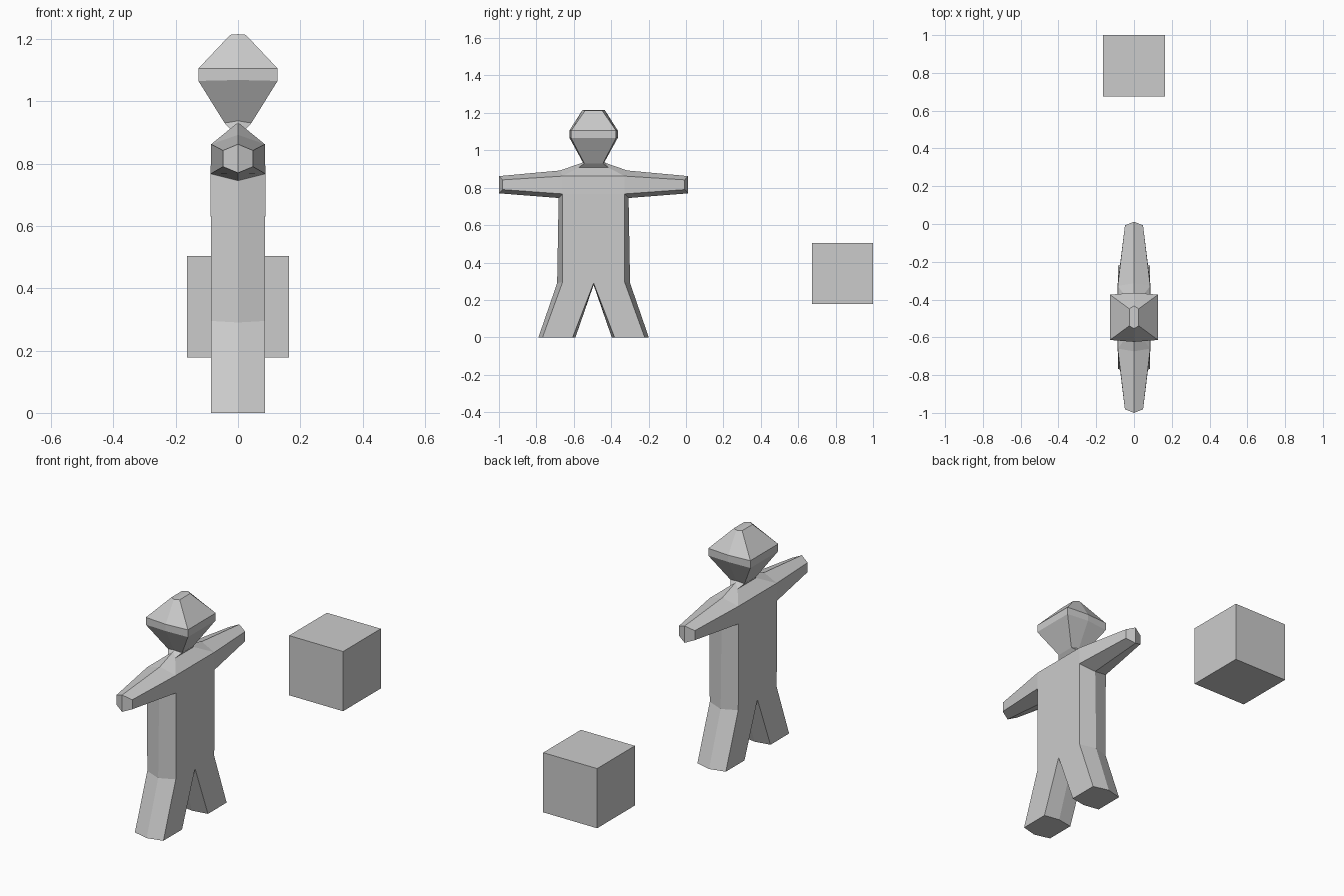
import bpy, bmesh

if "Cube" in bpy.data.objects:
    bpy.data.objects.remove(bpy.data.objects["Cube"])

grey = bpy.data.materials.new("plain grey")
grey.diffuse_color = (0.6, 0.6, 0.6, 1)
grey.use_nodes = True
grey.node_tree.nodes["Principled BSDF"].inputs["Base Color"].default_value = grey.diffuse_color


def finish(name, bm, location):
    bmesh.ops.remove_doubles(bm, verts=bm.verts, dist=0.0005)
    bmesh.ops.recalc_face_normals(bm, faces=bm.faces)
    mesh = bpy.data.meshes.new(name)
    bm.to_mesh(mesh)
    bm.free()
    mesh.materials.append(grey)
    obj = bpy.data.objects.new(name, mesh)
    obj.location = location
    bpy.context.collection.objects.link(obj)


# Half outline of the figure from crotch to crown:
# flat edge (x, y, z), then the centre ridge (y, z)
outline = [
    ((0.086, 0.0, 0.29), (0.0, 0.28)),       # crotch
    ((0.086, 0.112, 0.0), (0.097, 0.0)),     # inner foot
    ((0.086, 0.273, 0.0), (0.295, 0.0)),     # outer foot
    ((0.086, 0.166, 0.295), (0.195, 0.29)),  # hip
    ((0.088, 0.166, 0.767), (0.187, 0.745)), # armpit
    ((0.048, 0.487, 0.79), (0.506, 0.77)),   # hand, lower
    ((0.048, 0.487, 0.842), (0.506, 0.862)), # hand, upper
    ((0.086, 0.166, 0.862), (0.18, 0.892)),  # shoulder
    ((0.022, 0.08, 0.907), (0.065, 0.932)),  # neck
    ((0.043, 0.05, 0.93), (0.058, 0.937)),   # chin
    ((0.127, 0.12, 1.065), (0.13, 1.068)),   # cheek
    ((0.127, 0.12, 1.105), (0.13, 1.105)),   # brow
    ((0.025, 0.045, 1.213), (0.06, 1.215)),  # crown
]

# Figure: one quarter repeated in all four mirror positions
bm = bmesh.new()
for sx in (1, -1):
    for sy in (1, -1):
        flat = [(sx * x, sy * y, z) for (x, y, z), _ in outline]
        ridge = [(0, sy * y, z) for _, (y, z) in outline]
        mid = [(x, 0, z) for x, _, z in flat]
        # leg and arm
        faces = [flat[0:4], flat[4:8]]
        # chest, neck and head panels
        faces.append([flat[0], flat[3], flat[4], mid[4]])
        for a, b in ((4, 7), (7, 8), (8, 9), (9, 10), (10, 11), (11, 12)):
            faces.append([mid[a], flat[a], flat[b], mid[b]])
        # bevelled strip around the outline
        for i in range(len(flat) - 1):
            faces.append([flat[i], ridge[i], ridge[i + 1], flat[i + 1]])
        # crown cap
        faces.append([mid[-1], flat[-1], ridge[-1], (0, 0, ridge[-1][2])])
        for f in faces:
            bm.faces.new([bm.verts.new(p) for p in f])
finish("figure", bm, (0, -0.494, 0))

# Floating cube
bm = bmesh.new()
bmesh.ops.create_cube(bm, size=0.326)
finish("cube", bm, (0, 0.837, 0.341))
